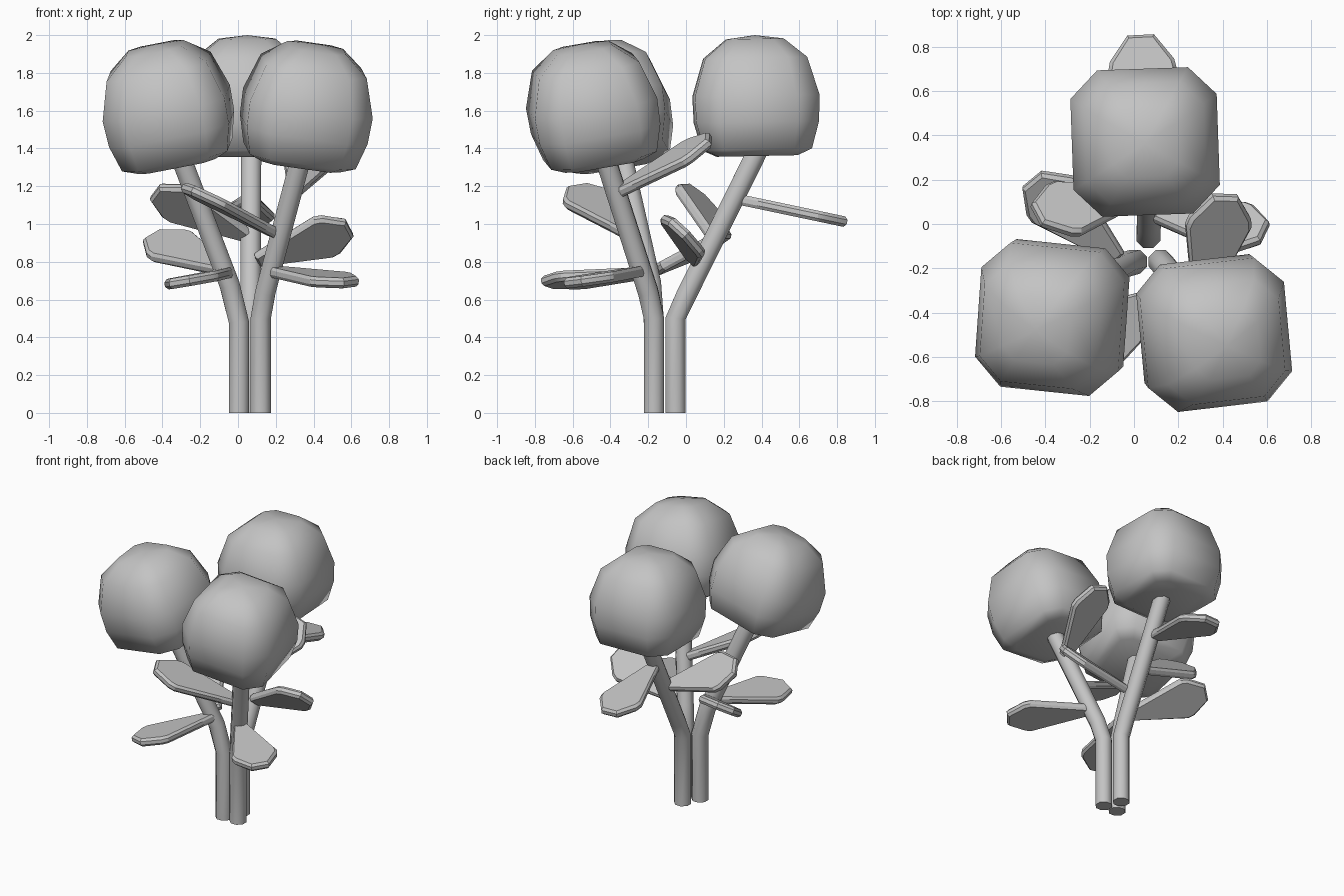
import bpy, bmesh
from math import radians
from mathutils import Vector, Matrix

cube = bpy.data.objects.get("Cube")
if cube:
    bpy.data.objects.remove(cube, do_unlink=True)

grey = bpy.data.materials.new("plain_grey")
grey.use_nodes = True
colour = (0.55, 0.55, 0.55, 1)
grey.diffuse_color = colour
grey.node_tree.nodes["Principled BSDF"].inputs["Base Color"].default_value = colour


def finish(name, bm, angle):
    """Turn a bmesh into a shaded object."""
    bmesh.ops.recalc_face_normals(bm, faces=bm.faces)
    mesh = bpy.data.meshes.new(name)
    bm.to_mesh(mesh)
    bm.free()
    mesh.materials.append(grey)
    obj = bpy.data.objects.new(name, mesh)
    bpy.context.collection.objects.link(obj)
    bpy.ops.object.select_all(action='DESELECT')
    obj.select_set(True)
    bpy.context.view_layer.objects.active = obj
    bpy.ops.object.shade_smooth_by_angle(angle=radians(angle))
    return obj


def loft(bm, rings, cap_end=True):
    """Skin a list of point rings and cap the ends."""
    loops = [[bm.verts.new(p) for p in ring] for ring in rings]
    n = len(loops[0])
    for a, b in zip(loops, loops[1:]):
        for i in range(n):
            j = (i + 1) % n
            bm.faces.new((a[i], a[j], b[j], b[i]))
    bm.faces.new(loops[0])
    if cap_end:
        bm.faces.new(loops[-1])
    return loops


def head(name, centre, up, twist):
    """Rounded block: chamfered square rings with a low peak."""
    profile = [(-.32, .21, .15), (-.285, .285, .19), (-.14, .325, .205),
               (0, .33, .205), (.2, .27, .165), (.3, .15, .09)]
    turn = Vector(up).to_track_quat('Z', 'Y').to_matrix()
    # Minimal tilt keeps the twist about the vertical predictable
    turn = Vector((0, 0, 1)).rotation_difference(Vector(up)).to_matrix()
    turn = turn @ Matrix.Rotation(radians(twist), 3, 'Z')
    place = lambda p: Vector(centre) + turn @ Vector(p)
    rings = []
    for z, a, b in profile:
        outline = [(a, -b), (a, b), (b, a), (-b, a),
                   (-a, b), (-a, -b), (-b, -a), (b, -a)]
        rings.append([place((x, y, z)) for x, y in outline])
    bm = bmesh.new()
    last = loft(bm, rings, cap_end=False)[-1]
    peak = bm.verts.new(place((0, 0, .32)))
    for i in range(8):
        bm.faces.new((last[i], last[(i + 1) % 8], peak))
    finish(name, bm, 60)


def stem(name, path, radius=.058, sides=8):
    """Tube swept along a bent path."""
    pts = [Vector(p) for p in path]
    rings = []
    for i, p in enumerate(pts):
        axis = (pts[min(i + 1, len(pts) - 1)] - pts[max(i - 1, 0)]).normalized()
        if i == 0:
            axis = Vector((0, 0, 1))
        side = Vector((0, 1, 0)).cross(axis).normalized()
        front = axis.cross(side)
        rings.append([])
        for k in range(sides):
            spin = Matrix.Rotation(radians(360 * (k + .5) / sides), 3, axis)
            rings[-1].append(p + spin @ side * radius)
    bm = bmesh.new()
    loft(bm, rings)
    finish(name, bm, 50)


def leaf(name, base, tip, across):
    """Thick paddle leaf, narrow at the base, chamfered on its rim."""
    base, tip = Vector(base), Vector(tip)
    along = tip - base
    d = along.normalized()
    w = Vector(across)
    w = (w - d * w.dot(d)).normalized()
    n = d.cross(w)
    half = [(0, .035), (.72, .155), (.8, .145), (1, .06)]
    outline = half + [(t, -s) for t, s in reversed(half)]
    mid = base + along * .5
    rings = []
    for height, scale in ((-.028, .9), (-.012, 1), (.012, 1), (.028, .9)):
        rings.append([mid + along * (t - .5) * (1 - (1 - scale) * .5)
                      + w * s * scale + n * height for t, s in outline])
    bm = bmesh.new()
    loft(bm, rings)
    finish(name, bm, 25)


# Blossom heads
head("right_head", (-.38, -.43, 1.64), (-.21, -.16, 1), -5)
head("left_head", (.37, -.5, 1.64), (.16, -.16, 1), 6)
head("back_head", (.05, .37, 1.68), (0, -.02, 1), 2)

# Stems
stem("right_stem", [(.005, -.17, 0), (.005, -.17, .48), (-.045, -.185, .68),
                    (-.34, -.36, 1.45)])
stem("left_stem", [(.12, -.17, 0), (.12, -.17, .5), (.145, -.2, .64),
                   (.36, -.46, 1.45)])
stem("back_stem", [(.065, -.055, 0), (.065, -.055, .5), (.067, 0, .62),
                   (.07, .41, 1.45)])

# Leaves: base, tip, direction across the blade
leaves = {
    "low_right_leaf": ((-.06, -.22, .74), (-.31, -.74, .69), (-.9, .45, -.15)),
    "low_left_leaf": ((.18, -.24, .75), (.6, -.6, .69), (.6, .7, .08)),
    "front_leaf": ((.2, -.3, .95), (-.27, -.58, 1.19), (-.45, .85, .15)),
    "left_leaf": ((.1, .04, .81), (.59, -.04, .98), (0, -.7, .7)),
    "upper_right_leaf": ((.05, .14, .94), (-.44, .04, 1.17), (0, -.75, .65)),
    "mid_right_leaf": ((-.07, -.15, .76), (-.46, .2, .93), (.6, .65, .45)),
    "high_left_leaf": ((.3, -.36, 1.17), (.41, .13, 1.45), (.94, 0, -.3)),
    "back_leaf": ((.06, .28, 1.13), (.03, .85, 1.01), (1, 0, 0)),
}
for name, (base, tip, across) in leaves.items():
    leaf(name, base, tip, across)
